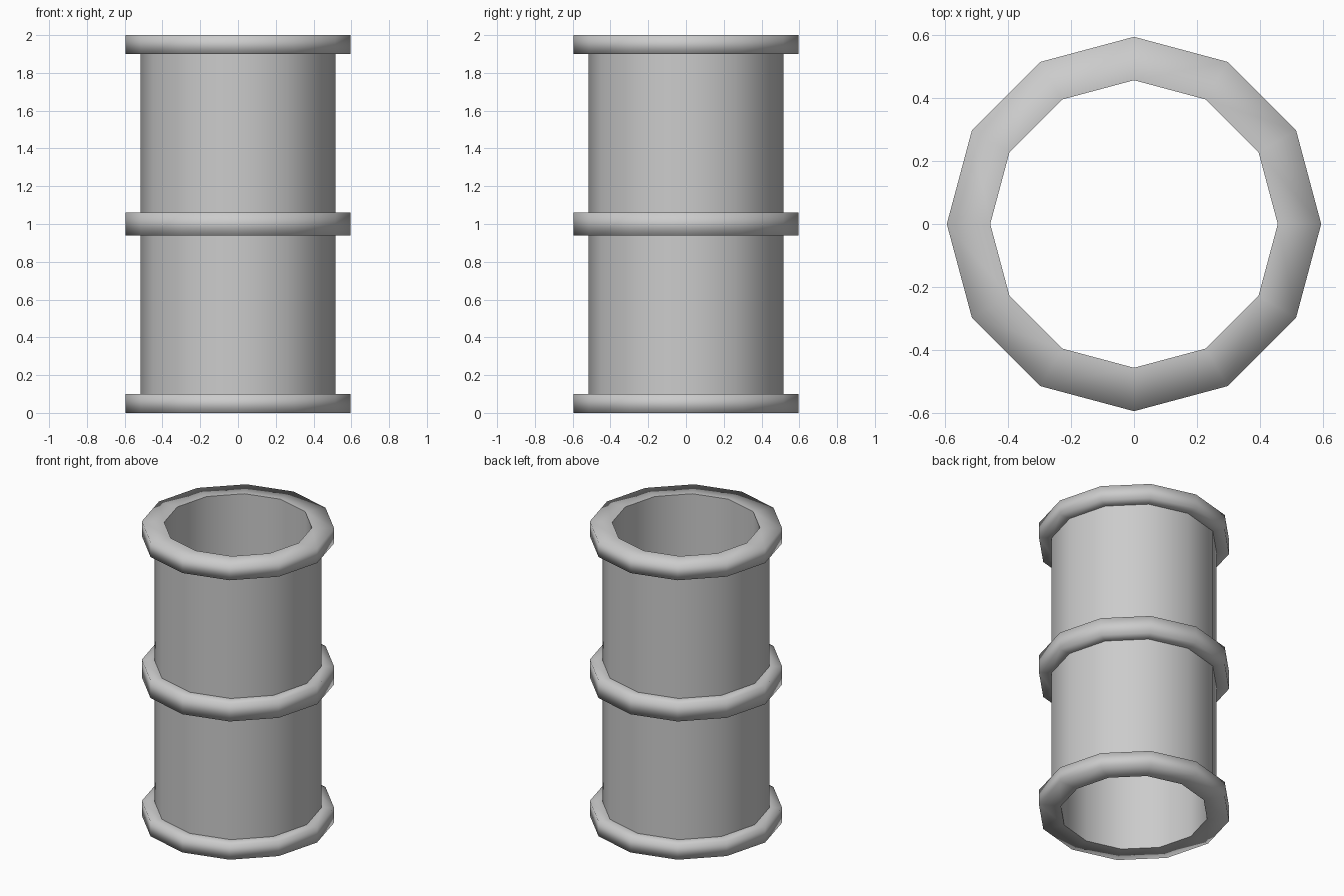
import bpy
from math import cos, sin, pi

if "Cube" in bpy.data.objects:
    bpy.data.objects.remove(bpy.data.objects["Cube"])

SIDES = 12
R_IN, R_WALL, R_RIM = 0.457, 0.517, 0.595


def lathe(name, profile):
    """Revolve a (radius, z) profile; outside is to the right when going up."""
    n = len(profile)
    verts = [(r * cos(2 * pi * j / SIDES), r * sin(2 * pi * j / SIDES), z)
             for j in range(SIDES) for r, z in profile]
    faces = []
    for j in range(SIDES):
        a, b = j * n, (j + 1) % SIDES * n
        faces += [(a + k, b + k, b + k + 1, a + k + 1) for k in range(n - 1)]
    mesh = bpy.data.meshes.new(name)
    mesh.from_pydata(verts, [], faces)
    mesh.shade_smooth()
    obj = bpy.data.objects.new(name, mesh)
    bpy.context.collection.objects.link(obj)
    return obj


# Bore and the two outer wall sections
lathe("inner_wall", [(R_IN, 2.0), (R_IN, 0.0)])
lathe("lower_wall", [(R_WALL, 0.10), (R_WALL, 0.94)])
lathe("upper_wall", [(R_WALL, 1.06), (R_WALL, 1.90)])

# Raised collars: radius at bottom, z range, radius at top
for name, r0, z0, z1, r1 in (("bottom_rim", R_IN, 0.0, 0.10, R_WALL),
                             ("middle_band", R_WALL, 0.94, 1.06, R_WALL),
                             ("top_rim", R_WALL, 1.90, 2.0, R_IN)):
    lathe(name, [(r0, z0), (R_RIM, z0), (R_RIM, z1), (r1, z1)])
